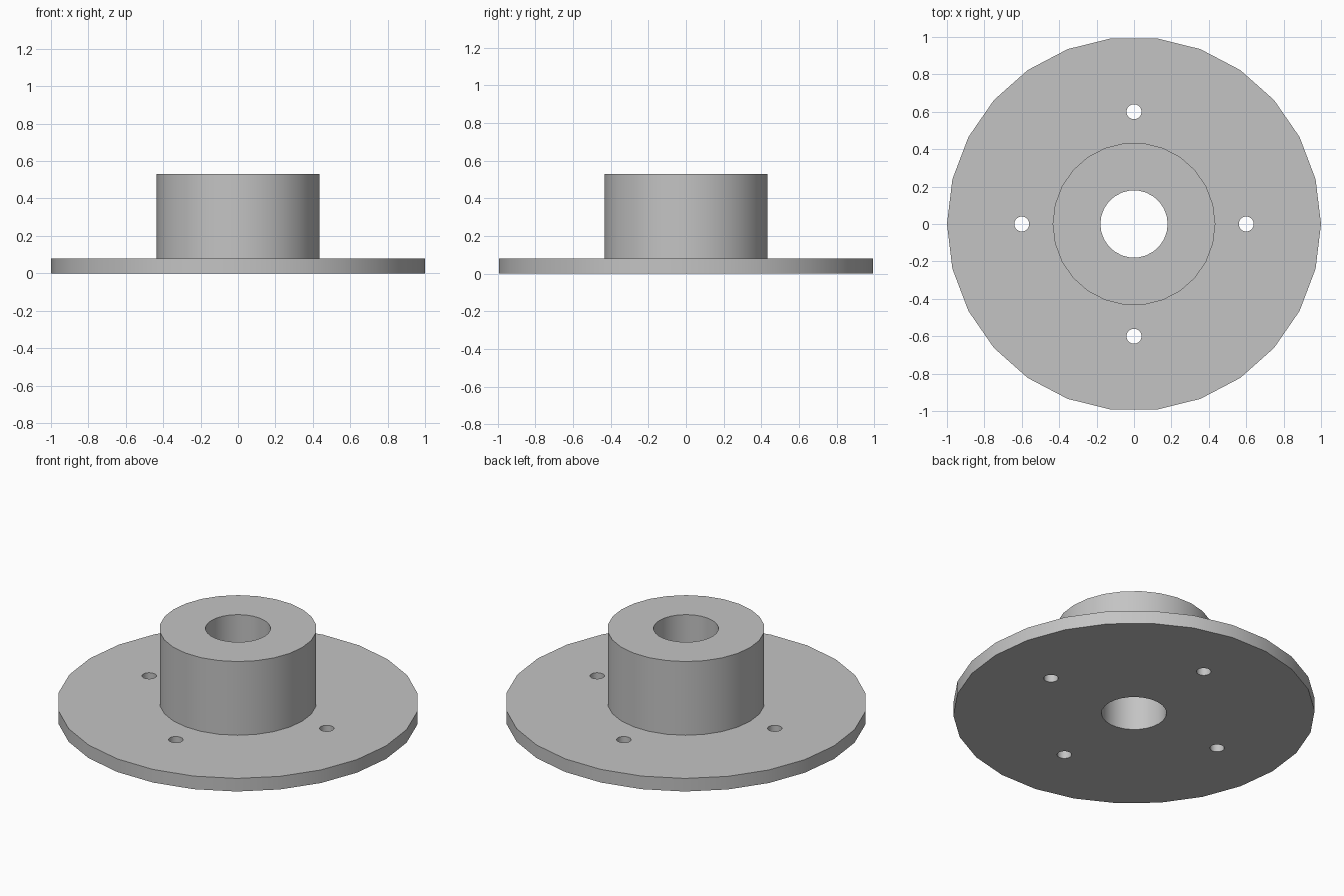
import bpy
import bmesh
import math
from mathutils import Matrix, Vector

SIDES = 26
BOLT_CIRCLE, BOLT_RADIUS = 0.6, 0.04

cube = bpy.data.objects.get("Cube")
if cube:
    bpy.data.objects.remove(cube, do_unlink=True)

grey = bpy.data.materials.new("grey metal")
grey.use_nodes = True
colour = (0.55, 0.55, 0.55, 1)
grey.diffuse_color = colour
grey.node_tree.nodes["Principled BSDF"].inputs["Base Color"].default_value = colour


def make_object(name, bm):
    bmesh.ops.recalc_face_normals(bm, faces=bm.faces)
    mesh = bpy.data.meshes.new(name)
    bm.to_mesh(mesh)
    bm.free()
    mesh.materials.append(grey)
    obj = bpy.data.objects.new(name, mesh)
    bpy.context.collection.objects.link(obj)
    return obj


# Flange, hub and bore: one closed profile turned around z
profile = [(0.18, 0), (1, 0), (1, 0.08), (0.435, 0.08), (0.435, 0.53), (0.18, 0.53)]
bm = bmesh.new()
verts = [bm.verts.new((r, 0, z)) for r, z in profile]
edges = [bm.edges.new((v, verts[i - 1])) for i, v in enumerate(verts)]
bmesh.ops.spin(bm, geom=verts + edges, cent=(0, 0, 0), axis=(0, 0, 1),
               angle=math.tau, steps=SIDES, use_merge=True)
bmesh.ops.remove_doubles(bm, verts=bm.verts, dist=0.0001)
hub = make_object("flanged_hub", bm)

# Four bolt holes cut through the flange
bm = bmesh.new()
for i in range(4):
    spot = Matrix.Rotation(i * math.pi / 2, 4, "Z") @ Vector((BOLT_CIRCLE, 0, 0.04))
    bmesh.ops.create_cone(bm, cap_ends=True, segments=SIDES, radius1=BOLT_RADIUS,
                          radius2=BOLT_RADIUS, depth=0.2,
                          matrix=Matrix.Translation(spot))
cutter = make_object("bolt_hole_cutter", bm)
cutter.hide_render = True

cut = hub.modifiers.new("bolt holes", "BOOLEAN")
cut.operation = "DIFFERENCE"
cut.solver = "EXACT"
cut.object = cutter

bpy.ops.object.select_all(action="DESELECT")
hub.select_set(True)
bpy.context.view_layer.objects.active = hub
bpy.ops.object.modifier_apply(modifier=cut.name)
bpy.data.objects.remove(cutter, do_unlink=True)

# Smooth round walls, sharp rims
bpy.ops.object.shade_smooth_by_angle(angle=math.radians(30))
